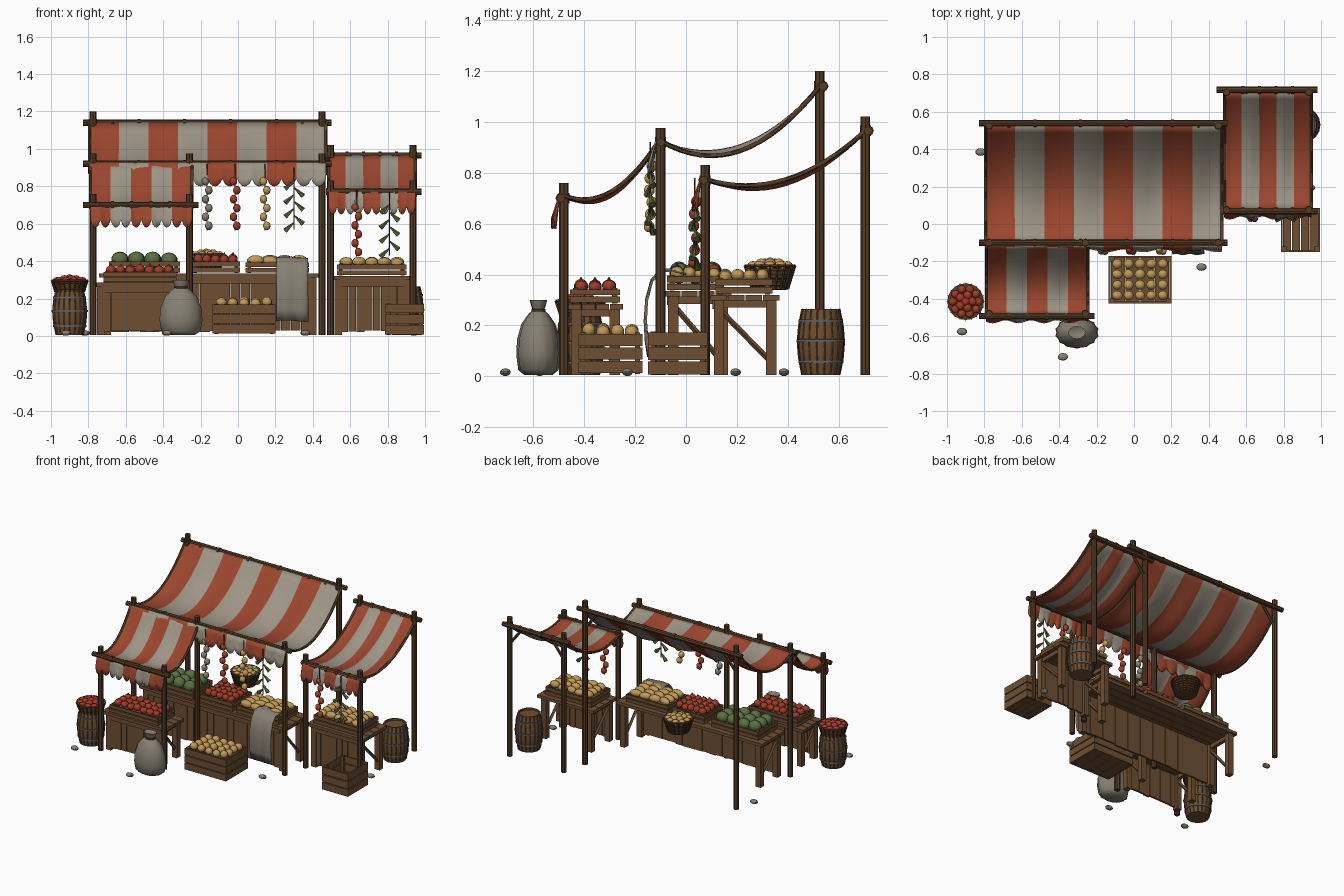
import bpy, bmesh, math, random
from mathutils import Vector, Matrix

if "Cube" in bpy.data.objects:
    bpy.data.objects.remove(bpy.data.objects["Cube"])
random.seed(4)

def mat(name, r, g, b):
    m = bpy.data.materials.new(name)
    m.diffuse_color = tuple((c / 255) ** 2.2 for c in (r, g, b)) + (1,)
    m.use_nodes = True
    m.node_tree.nodes["Principled BSDF"].inputs["Base Color"].default_value = m.diffuse_color
    return m

DARK, WOOD = mat("dark_wood", 84, 62, 42), mat("plank_wood", 110, 80, 54)
RED, CREAM = mat("red_cloth", 154, 72, 50), mat("cream_cloth", 156, 147, 132)
TOMATO, TAN = mat("tomato_red", 160, 62, 44), mat("potato_yellow", 192, 152, 88)
MELON, LEAF = mat("melon_green", 92, 112, 70), mat("leaf_green", 90, 104, 62)
SACK, GREY = mat("sack_grey", 134, 127, 114), mat("iron_grey", 96, 98, 100)

def finish(name, bm, mats, smooth=None, recalc=True):
    if recalc:
        bmesh.ops.recalc_face_normals(bm, faces=bm.faces)
    me = bpy.data.meshes.new(name)
    bm.to_mesh(me); bm.free()
    for m in mats:
        me.materials.append(m)
    if smooth:
        me.shade_smooth()
        me.set_sharp_from_angle(angle=math.radians(smooth))
    ob = bpy.data.objects.new(name, me)
    bpy.context.collection.objects.link(ob)
    return ob

def paint(verts, mi):
    for f in {f for v in verts for f in v.link_faces}:
        f.material_index = mi

def box(bm, x0, x1, y0, y1, z0, z1, mi=0):
    M = Matrix.Translation(((x0+x1)/2, (y0+y1)/2, (z0+z1)/2)) @ Matrix.Diagonal((x1-x0, y1-y0, z1-z0, 1))
    paint(bmesh.ops.create_cube(bm, size=1, matrix=M)["verts"], mi)

def rod(bm, a, b, r, n=8, r2=None, mi=0):
    a, b = Vector(a), Vector(b)
    M = Matrix.Translation((a+b)/2) @ (b-a).to_track_quat('Z', 'Y').to_matrix().to_4x4()
    v = bmesh.ops.create_cone(bm, cap_ends=True, segments=n, radius1=r, radius2=r if r2 is None else r2,
                              depth=(b-a).length, matrix=M)["verts"]
    paint(v, mi)

def ball(bm, c, r, mi=0, turn=0.0):
    M = Matrix.Translation(c) @ Matrix.Rotation(turn, 4, 'Z') @ Matrix.Diagonal((*r, 1))
    paint(bmesh.ops.create_uvsphere(bm, u_segments=10, v_segments=7, radius=1, matrix=M)["verts"], mi)

def lathe(bm, c, prof, n=16, sx=1, sy=1, pleat=0, mi=0):
    rings = []
    for r, z in prof:
        k = [r * (1 + pleat * (i % 2)) for i in range(n)]
        rings.append([bm.verts.new((c[0] + sx*k[i]*math.cos(2*math.pi*i/n),
                      c[1] + sy*k[i]*math.sin(2*math.pi*i/n), c[2]+z)) for i in range(n)])
    for a, b in zip(rings, rings[1:]):
        for i in range(n):
            bm.faces.new((a[i], a[(i+1) % n], b[(i+1) % n], b[i])).material_index = mi
    for ring in (rings[0], rings[-1]):
        bm.faces.new(ring).material_index = mi

# Frames: posts, beams, lashings and knee braces
def frame(name, xs, y, top, zbeam, bx0, bx1, dy, brace=False):
    bm = bmesh.new()
    for i, x in enumerate(xs):
        rod(bm, (x, y, 0.005), (x, y, top), 0.019)
        rod(bm, (x, y, zbeam-0.02), (x, y, zbeam+0.02), 0.022)
        if brace:
            s = 1 if i == 0 else -1
            rod(bm, (x, y, zbeam-0.14), (x+s*0.11, y, zbeam), 0.01, 6)
    rod(bm, (bx0, y+dy, zbeam), (bx1, y+dy, zbeam), 0.017)
    for k in range(1, 5):
        x = xs[0] + (xs[-1]-xs[0]) * k / 5
        rod(bm, (x-.008, y+dy, zbeam), (x+.008, y+dy, zbeam), 0.021)
    finish(name, bm, [DARK], 40)

frame("main_front_frame", [-0.775, -0.26, 0.45], -0.10, 0.975, 0.92, -0.83, 0.50, 0)
frame("main_back_frame", [-0.775, 0.45], 0.525, 1.20, 1.14, -0.83, 0.50, .014, True)
frame("left_front_frame", [-0.775, -0.26], -0.48, 0.76, 0.70, -0.83, -0.21, -.012)
frame("right_front_frame", [0.495, 0.935], 0.075, 0.83, 0.77, 0.47, 0.98, -.006)
frame("right_back_frame", [0.495, 0.935], 0.705, 1.02, 0.965, 0.44, 0.98, .012, True)

# Striped awnings that sag between the beams, with scalloped valances
def sheet(name, nu, nv, point, stripe, thick=0.008):
    bm = bmesh.new()
    g = [[bm.verts.new(point(i/nu, j/nv)) for j in range(nv+1)] for i in range(nu+1)]
    for i in range(nu):
        for j in range(nv):
            bm.faces.new((g[i][j], g[i+1][j], g[i+1][j+1], g[i][j+1])).material_index = stripe(i)
    ob = finish(name, bm, [RED, CREAM] if nu > 12 else [SACK], 50, False)
    mod = ob.modifiers.new("thickness", 'SOLIDIFY')
    mod.thickness, mod.offset = thick, 0
    return ob

def awning(name, x0, x1, y0, z0, y1, z1, sag, stripes, drop):
    def top(u, v):
        s = sag * (1 + 0.10*math.sin(u*stripes*math.pi*1.1))
        return (x0+(x1-x0)*u, y0+(y1-y0)*v, z0+(z1-z0)*v - 4*s*v*(1-v))
    def hang(u, v):
        d = drop * (0.68 + 0.32*abs(math.sin(u*stripes*2*math.pi)) ** 0.7)
        wave = 0.008*math.sin(u*stripes*5)
        return (x0+(x1-x0)*u, y0-0.018-(0.022+wave)*v, z0 - d*v)
    sheet(name + "_awning", stripes*6, 16, top, lambda i: i//6 % 2)
    sheet(name + "_valance", stripes*12, 3, hang, lambda i: i//12 % 2, 0.006)
    bm = bmesh.new()  # dark hem cord down both sides
    for u in (0, 1):
        for j in range(16):
            rod(bm, top(u, j/16), top(u, (j+1)/16), 0.009, 6)
    finish(name + "_side_cords", bm, [DARK], 60)

awning("main", -0.795, 0.47, -0.10, 0.925, 0.53, 1.145, 0.14, 8, 0.125)
awning("left", -0.79, -0.245, -0.48, 0.71, -0.11, 0.92, 0.10, 5, 0.13)
awning("right", 0.483, 0.948, 0.075, 0.775, 0.71, 0.97, 0.11, 5, 0.125)

# Tables: legs, top boards, front planks, side braces
def table(name, x0, x1, y0, y1, top, planks):
    bm = bmesh.new()
    w = 0.04
    for x in (x0+0.01, x1-0.01-w):
        for y in (y0+0.015, y1-0.015-w):
            box(bm, x, x+w, y, y+w, 0.005, top-0.022)
        rod(bm, (x+w/2, y0+0.04, top-0.06), (x+w/2, y1-0.04, 0.06), 0.011, 4)
        box(bm, x+.008, x+w-.008, y0+.03, y1-.03, top-.05, top-.022)
    n = 4
    for k in range(n):
        d = (y1-y0)/n
        box(bm, x0-.012, x1+.012, y0+k*d+.002, y0+(k+1)*d-.002, top-.022, top)
    d = (x1-x0-2*w)/planks
    for k in range(planks):
        box(bm, x0+w+k*d+.001, x0+w+(k+1)*d-.001, y0+.02, y0+.034, 0.025+random.uniform(-.005, .005), top-.022)
    box(bm, x0+w, x1-w, y0+.01, y0+.02, top-.055, top-.022)
    finish(name, bm, [WOOD])

table("main_table", -0.73, 0.43, -0.085, 0.18, 0.335, 20)
table("left_table", -0.765, -0.275, -0.465, -0.245, 0.285, 9)
table("right_table", 0.505, 0.935, 0.095, 0.37, 0.32, 8)

# Slatted crates and trays
def crate(name, x0, x1, y0, y1, z0, z1, rows):
    bm = bmesh.new()
    t, d = 0.01, (z1-z0)/rows
    for x in (x0+t, x1-t-.02):
        for y in (y0+t, y1-t-.02):
            box(bm, x, x+.02, y, y+.02, z0, z1+.002)
    for k in range(rows):
        a, b = z0+k*d+.003, z0+(k+1)*d-.003
        for y in (y0, y1-t):
            box(bm, x0, x1, y, y+t, a, b)
        for x in (x0, x1-t):
            box(bm, x, x+t, y0+t, y1-t, a, b)
    for k in range(4):
        e = (x1-x0-2*t)/4
        box(bm, x0+t+k*e+.002, x0+t+(k+1)*e-.002, y0+t, y1-t, z0+.004, z0+.012)
    finish(name, bm, [WOOD])

# Produce laid out in rows
def produce(name, x0, x1, y0, y1, z, nx, ny, r, m, stems=False):
    bm = bmesh.new()
    for i in range(nx):
        for j in range(ny):
            c = (x0+(x1-x0)*(i+.5)/nx, y0+(y1-y0)*(j+.5)/ny, z+random.uniform(-.005, .005))
            ball(bm, c, [q*random.uniform(.93, 1.05) for q in r], 0, random.uniform(-.35, .35))
            if stems:
                rod(bm, (c[0], c[1], c[2]+r[2]*.85), (c[0]+.004, c[1], c[2]+r[2]+.008), .008, 5, .002, 1)
    finish(name, bm, [m, LEAF], 60)

for name, c, rows, kind, n, r, m, stems in [
    ("tomato_tray", (-.72, -.33, -.455, -.26, .287, .345), 2, "tomatoes", (7, 3), (.027, .027, .024), TOMATO, True),
    ("melon_tray", (-.69, -.31, -.075, .15, .337, .40), 2, "melons", (4, 3), (.045, .038, .040), MELON, False),
    ("apple_tray", (-.25, .01, -.075, .15, .337, .40), 2, "apples", (5, 4), (.026, .026, .026), TOMATO, True),
    ("loaf_tray", (.04, .38, -.075, .15, .337, .395), 2, "loaves", (4, 4), (.046, .026, .026), TAN, False),
    ("right_tray", (.53, .90, .115, .34, .322, .385), 2, "right_loaves", (5, 4), (.037, .026, .025), TAN, False),
    ("front_crate", (-.135, .20, -.425, -.17, .01, .17), 3, "potatoes", (5, 4), (.029, .027, .026), TAN, False),
]:
    crate(name, *c, rows)
    produce(kind, c[0]+.015, c[1]-.015, c[2]+.015, c[3]-.015, c[5]+.008, *n, r, m, stems)
crate("empty_crate", 0.785, 0.995, -0.15, 0.085, 0.005, 0.175, 3)

# Barrels with staves and metal hoops
def barrel(name, x, y, h):
    bm = bmesh.new()
    rad = lambda z: 0.075 + 0.018*math.sin(math.pi*z/h)
    prof = [(rad(h*k/8), h*k/8) for k in range(9)] + [(.066, h), (.066, h-.012)]
    lathe(bm, (x, y, .005), prof, 18)
    for z in (.2, .52, .82):
        a = h*z
        lathe(bm, (x, y, .005), [(rad(a)-.004, a-.006), (rad(a)+.004, a-.005), (rad(a)+.004, a+.005), (rad(a)-.004, a+.006)], 18, mi=1)
    for k in range(18):  # stave ridges
        t = 2*math.pi*(k+.5)/18
        for j in range(4):
            p = [(x+math.cos(t)*(rad(h*q/4)-.002), y+math.sin(t)*(rad(h*q/4)-.002), .005+h*q/4) for q in (j, j+1)]
            rod(bm, *p, .004, 4)
    finish(name, bm, [WOOD, GREY], 25)

barrel("left_barrel", -0.90, -0.415, 0.245)
barrel("right_barrel", 0.90, 0.53, 0.26)

# Wicker baskets heaped with produce
def basket(name, x, y, z, h, r0, r1, m):
    bm = bmesh.new()
    rad = lambda t: r0 + (r1-r0)*t
    lathe(bm, (x, y, z), [(r0-.006, 0), (r1-.006, h), (r1-.014, h), (r0-.014, .008)], 20)
    for k in range(7):
        t = k/6
        lathe(bm, (x, y, z+h*t), [(rad(t)-.007, -.005), (rad(t), -.004), (rad(t), .004), (rad(t)-.007, .005)], 20)
    for k in range(20):
        a = 2*math.pi*k/20
        rod(bm, (x+r0*math.cos(a), y+r0*math.sin(a), z), (x+r1*math.cos(a), y+r1*math.sin(a), z+h), .004, 4)
    finish(name, bm, [DARK], 30)
    bm = bmesh.new()
    for count, q, up in ((10, .7, 0), (5, .36, .010), (1, 0, .014)):
        for k in range(count):
            a = 2*math.pi*k/count
            ball(bm, (x+r1*q*math.cos(a), y+r1*q*math.sin(a), z+h+up-.004), (.024, .024, .022))
    finish(name + "_filling", bm, [m], 60)

basket("barrel_basket", -0.90, -0.415, 0.235, 0.062, 0.078, 0.098, TOMATO)
basket("back_basket", -0.17, 0.33, 0.345, 0.09, 0.072, 0.10, TAN)

# Tied sack
bm = bmesh.new()
lathe(bm, (-0.305, -0.58, 0.005), [(.07, 0), (.10, .02), (.110, .08), (.106, .14), (.085, .20), (.05, .24),
      (.028, .255), (.036, .272), (.044, .295), (.018, .285)], 28, 1, 0.74, 0.07)
lathe(bm, (-0.305, -0.58, 0.258), [(.03, -.007), (.036, -.005), (.036, .005), (.03, .007)], 14, 1, .8, mi=1)
finish("sack", bm, [SACK, DARK], 60)

# Draped cloth over the main table
path = [(0.0, .405), (-.05, .418), (-.10, .415), (-.135, .375), (-.155, .30), (-.16, .22), (-.155, .14), (-.145, .08)]
def drape(u, v):
    y, z = path[round(v*7)]
    return (0.205 + 0.17*u, y + 0.005*math.sin(u*14)*v, z + 0.004*math.sin(u*5))
sheet("draped_cloth", 10, 7, drape, lambda i: 0, 0.006)

# Hanging strings of vegetables
def string(name, x, y, top, bottom, m):
    bm = bmesh.new()
    rod(bm, (x, y, bottom), (x, y, top+.07), .003, 5, mi=1)
    n = 6
    for k in range(n):
        z = top + (bottom-top)*(k+.5)/n
        ball(bm, (x+(.009 if k % 2 else -.009), y+.006*math.cos(k*2), z), (.021, .021, .023))
    finish(name, bm, [m, DARK], 60)

def herbs(name, x, y, top, bottom):
    bm = bmesh.new()
    rod(bm, (x, y, bottom), (x, y, top+.07), .003, 5, mi=1)
    for k in range(7):
        s, z = (1 if k % 2 else -1), top + (bottom-top)*k/7
        rod(bm, (x, y, z), (x+s*.048, y+.012*math.sin(k*2.3), z-.045), .003, 5, .015)
    finish(name, bm, [LEAF, DARK])

string("garlic_string", -0.165, -0.14, 0.85, 0.565, SACK)
string("pepper_string", -0.015, -0.14, 0.85, 0.565, TOMATO)
string("onion_string", 0.145, -0.14, 0.85, 0.565, TAN)
herbs("herb_bunch", 0.30, -0.14, 0.83, 0.57)
string("right_pepper_string", 0.635, 0.035, 0.71, 0.425, TOMATO)
herbs("right_herb_bunch", 0.81, 0.035, 0.70, 0.43)

# Ground stones
bm = bmesh.new()
for x, y in ((-.92, -.575), (-.38, -.71), (.36, -.23), (-.82, .385), (.94, .195)):
    ball(bm, (x, y, .016), (.029, .021, .015))
finish("stones", bm, [SACK])
